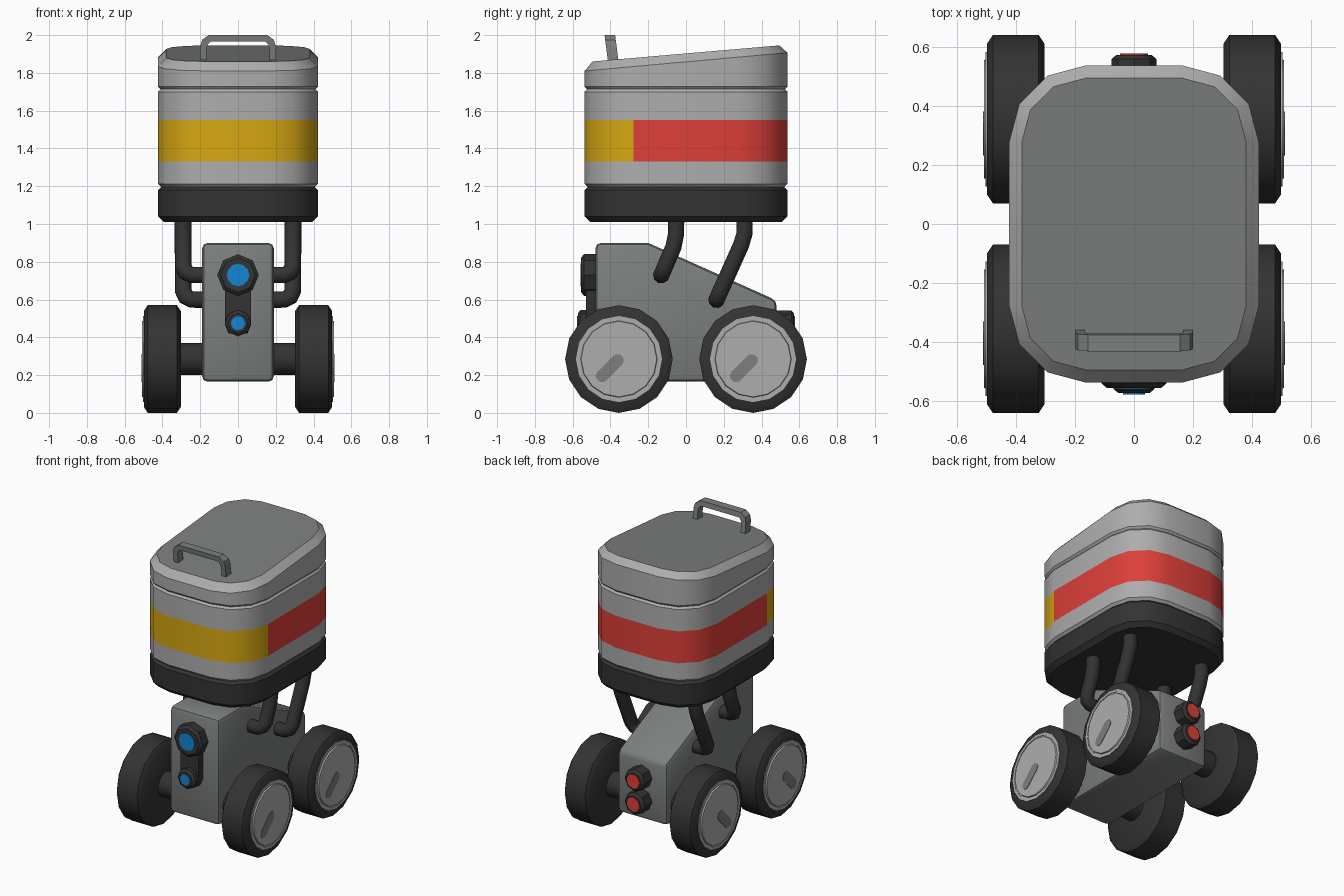
import bpy, bmesh, math
from mathutils import Vector

if "Cube" in bpy.data.objects:
    bpy.data.objects.remove(bpy.data.objects["Cube"])


def material(name, r, g, b):
    m = bpy.data.materials.new(name)
    m.diffuse_color = (r, g, b, 1)
    m.use_nodes = True
    m.node_tree.nodes["Principled BSDF"].inputs["Base Color"].default_value = m.diffuse_color
    return m


LIGHT = material("light grey", 0.42, 0.42, 0.42)
GREY = material("mid grey", 0.20, 0.215, 0.208)
DARK = material("dark grey", 0.033, 0.033, 0.034)
RED = material("red", 0.73, 0.05, 0.04)
YELLOW = material("yellow", 0.68, 0.39, 0.006)
BLUE = material("blue", 0.006, 0.24, 0.66)


def finish(ob, angle=35):
    bpy.ops.object.select_all(action='DESELECT')
    ob.select_set(True)
    bpy.context.view_layer.objects.active = ob
    bpy.ops.object.convert(target='MESH')
    bpy.ops.object.shade_smooth_by_angle(angle=math.radians(angle))
    return ob


def loft(name, rings, mats, closed=False, bevel=0, rule=None):
    """Skin a list of equal-length rings; cap both ends, or join them if closed."""
    bm = bmesh.new()
    vs = [[bm.verts.new(p) for p in ring] for ring in rings]
    n = len(rings[0])
    pairs = list(zip(vs, vs[1:])) + ([(vs[-1], vs[0])] if closed else [])
    for a, b in pairs:
        for i in range(n):
            j = (i + 1) % n
            bm.faces.new((a[i], a[j], b[j], b[i]))
    if not closed:
        bm.faces.new(vs[0])
        bm.faces.new(vs[-1])
    bmesh.ops.recalc_face_normals(bm, faces=bm.faces)
    if rule:
        for f in bm.faces:
            f.material_index = rule(f)
    me = bpy.data.meshes.new(name)
    bm.to_mesh(me)
    bm.free()
    for m in mats:
        me.materials.append(m)
    ob = bpy.data.objects.new(name, me)
    bpy.context.collection.objects.link(ob)
    if bevel:
        mod = ob.modifiers.new("bevel", 'BEVEL')
        mod.width, mod.segments = bevel, 2
    return finish(ob)


def lathe(name, profile, centre, axis, mat, n=16, phase=0.0):
    """Turn (distance, radius) pairs around the x or y axis through centre."""
    rings = []
    for t, r in profile:
        ring = []
        for k in range(n):
            a = 2 * math.pi * (k + phase) / n
            u, v = r * math.cos(a), r * math.sin(a)
            p = (t, u, v) if axis == 'x' else (u, t, v)
            ring.append(Vector(centre) + Vector(p))
        rings.append(ring)
    return loft(name, rings, [mat])


def tube(name, points, radius, mat):
    cu = bpy.data.curves.new(name, 'CURVE')
    cu.dimensions = '3D'
    cu.bevel_depth, cu.bevel_resolution, cu.use_fill_caps = radius, 3, True
    sp = cu.splines.new('POLY')
    sp.points.add(len(points) - 1)
    for p, q in zip(sp.points, points):
        p.co = (*q, 1)
    cu.materials.append(mat)
    ob = bpy.data.objects.new(name, cu)
    bpy.context.collection.objects.link(ob)
    return finish(ob, 50)


def outline(inset, height):
    """Rounded-rectangle ring of the bin; height is a number or a function of y."""
    pts = []
    r = 0.26 - inset
    for q, (sx, sy) in enumerate([(1, 1), (-1, 1), (-1, -1), (1, -1)]):
        for k in range(4):
            a = math.radians(90 * q + 30 * k)
            x = sx * 0.163 + r * math.cos(a)
            y = sy * 0.277 + r * math.sin(a)
            pts.append((x, y, height(y) if callable(height) else height))
    return pts


# bin: base, banded tub, sloping lid
loft("bin_base", [outline(i, z) for i, z in
                  [(0.03, 1.01), (0, 1.04), (0, 1.18), (0.02, 1.20)]], [DARK])


def band(f):
    c = f.calc_center_median()
    if not 1.34 < c.z < 1.54 or abs(f.normal.z) > 0.5:
        return 0
    return 1 if c.y < -0.28 else 2


loft("bin_tub", [outline(i, z) for i, z in
                 [(0.018, 1.195), (0, 1.213), (0, 1.33), (0, 1.55), (0, 1.70), (0.015, 1.717)]],
     [LIGHT, YELLOW, RED], rule=band)

loft("bin_lid", [outline(0.015, 1.71), outline(0, 1.727),
                 outline(0, lambda y: 1.81 + 0.09 * (y + 0.54)),
                 outline(0.043, lambda y: 1.86 + 0.086 * (y + 0.5))],
     [LIGHT, GREY],
     rule=lambda f: 1 if f.normal.z > 0.9 and len(f.verts) > 4 else 0)

# lid handle: flat arch leaning forwards
outer = [(0.2, 1.84), (0.2, 1.94), (0.19, 1.975), (0.155, 2.0)]
inner = [(0.166, 1.84), (0.166, 1.93), (0.16, 1.95), (0.145, 1.965)]
outer += [(-x, z) for x, z in reversed(outer)]
inner += [(-x, z) for x, z in reversed(inner)]


def lean(x, z, d):
    return (x, -0.385 - 0.13 * (z - 1.86) + d, z)


loft("lid_handle", [[lean(*o, -0.028), lean(*o, 0.028), lean(*i, 0.028), lean(*i, -0.028)]
                    for o, i in zip(outer, inner)], [GREY])

# chassis: side profile extruded across x
side = [(-0.48, 0.165), (-0.48, 0.90), (-0.2, 0.90), (0.48, 0.595), (0.48, 0.165)]
loft("chassis", [[(x, y, z) for y, z in side] for x in (-0.19, 0.19)], [GREY], bevel=0.03)

# wheels, hubs, hub slots and axles
for y, end in ((-0.355, "front"), (0.355, "rear")):
    c = (0, y, 0.285)
    lathe(end + "_axle", [(-0.31, 0.085), (0.31, 0.085)], c, 'x', DARK, 12)
    for s, hand in ((1, "right"), (-1, "left")):
        tag = f"{end}_{hand}_"
        lathe(tag + "tyre", [(s * x, r) for x, r in
                             [(0.303, 0.255), (0.323, 0.285), (0.478, 0.285), (0.498, 0.255)]],
              c, 'x', DARK, 16)
        lathe(tag + "hub", [(s * x, r) for x, r in
                            [(0.48, 0.228), (0.502, 0.228), (0.502, 0.212), (0.499, 0.212),
                             (0.499, 0.203), (0.508, 0.200)]], c, 'x', LIGHT, 16)
        slot = []
        for k in range(12):
            a = math.radians(-45 + 180 * k / 11 * 1) if k < 6 else 0
            a = math.radians(-45 + 36 * k) if k < 6 else math.radians(135 + 36 * (k - 6))
            o = -0.007 if k < 6 else -0.09
            slot.append((y + o + 0.033 * math.cos(a), 0.285 + o + 0.033 * math.sin(a)))
        loft(tag + "hub_slot", [[(s * x, u, v) for u, v in slot] for x in (0.505, 0.511)], [GREY])

# support struts, bent inwards to the chassis
for s, hand in ((1, "right"), (-1, "left")):
    for end, path, (y, z) in (("front", [(-0.052, 1.03), (-0.052, 0.95), (-0.066, 0.88)], (-0.13, 0.73)),
                              ("rear", [(0.31, 1.03), (0.31, 0.95), (0.292, 0.89)], (0.162, 0.60))):
        pts = [(s * 0.29, a, b) for a, b in path]
        dy, dz = path[2][0] - y, path[2][1] - z
        f = 0.05 / math.hypot(dy, dz)
        pts += [(s * 0.29, y + f * dy, z + f * dz),
                (s * 0.276, y + 0.3 * f * dy, z + 0.3 * f * dz),
                (s * 0.245, y, z), (s * 0.17, y, z)]
        tube(f"{end}_{hand}_strut", pts, 0.045, DARK)


# lamps: dark octagonal housing with a coloured lens
def lamp(name, z, radius, lens, y0, y1, mat):
    d = 1 if y1 > y0 else -1
    lathe(name + "_housing", [(y0, radius), (y1 - 0.015 * d, radius), (y1, radius - 0.018)],
          (0, 0, z), 'y', DARK, 8)
    lathe(name + "_lens", [(y1 - 0.003 * d, lens), (y1 + 0.004 * d, lens)], (0, 0, z), 'y', mat, 12)


lamp("upper_front_lamp", 0.73, 0.11, 0.06, -0.46, -0.555, BLUE)
lamp("lower_front_lamp", 0.475, 0.07, 0.037, -0.46, -0.573, BLUE)
lamp("upper_rear_lamp", 0.465, 0.077, 0.048, 0.46, 0.573, RED)
lamp("lower_rear_lamp", 0.305, 0.077, 0.048, 0.46, 0.573, RED)

# plate joining the two front lamps
plate = [(-0.07, 0.47), (-0.05, 0.42), (0.05, 0.42), (0.07, 0.47), (0.07, 0.73), (-0.07, 0.73)]
loft("front_lamp_plate", [[(x, y, z) for x, z in plate] for y in (-0.46, -0.53)], [DARK])
